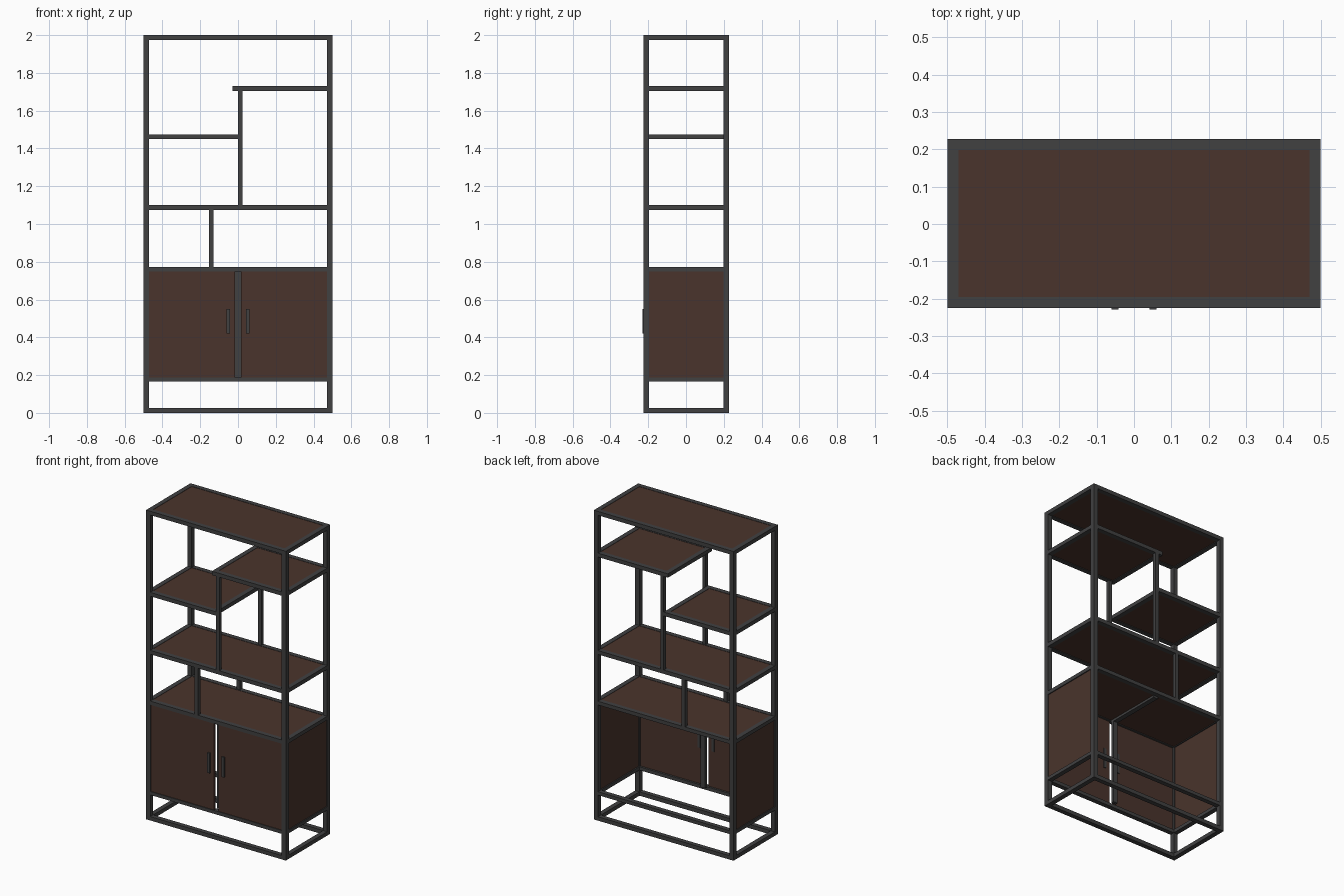
import bpy

if "Cube" in bpy.data.objects:
    bpy.data.objects.remove(bpy.data.objects["Cube"])


def mat(name, rgb):
    m = bpy.data.materials.new(name)
    m.diffuse_color = (*rgb, 1)
    m.use_nodes = True
    m.node_tree.nodes["Principled BSDF"].inputs["Base Color"].default_value = m.diffuse_color
    return m


METAL = mat("dark_grey_metal", (0.052, 0.052, 0.053))
WOOD = mat("dark_brown_wood", (0.068, 0.034, 0.025))


def box(name, x0, x1, y0, y1, z0, z1, m=METAL):
    v = [(x, y, z) for x in (x0, x1) for y in (y0, y1) for z in (z0, z1)]
    f = [(0, 1, 3, 2), (4, 6, 7, 5), (0, 4, 5, 1),
         (2, 3, 7, 6), (0, 2, 6, 4), (1, 5, 7, 3)]
    me = bpy.data.meshes.new(name)
    me.from_pydata(v, [], f)
    me.materials.append(m)
    o = bpy.data.objects.new(name, me)
    bpy.context.collection.objects.link(o)
    return o


X, T = 0.5, 0.03            # half width, tube thickness
YF, YB = -0.225, 0.228      # front and back of the frame
XI, F, B = X - T, YF + T, YB - T


def frame(name, x0, x1, z0, z1, panel=True):
    """Rectangular tube frame spanning the depth, with an optional board."""
    box(name + "_front_rail", x0 + T, x1 - T, YF, F, z0, z1)
    box(name + "_back_rail", x0 + T, x1 - T, B, YB, z0, z1)
    box(name + "_left_rail", x0, x0 + T, F, B, z0, z1)
    box(name + "_right_rail", x1 - T, x1, F, B, z0, z1)
    if panel:
        box(name + "_board", x0 + T, x1 - T, F, B, z0 + 0.004, z1 - 0.002, WOOD)


# corner posts
for sx, side in ((-X, "left"), (XI, "right")):
    box(f"{side}_front_post", sx, sx + T, YF, F, 0, 2)
    box(f"{side}_back_post", sx, sx + T, B, YB, 0, 2)

# full-width frames and shelves
frame("base", -X, X, 0, 0.025, False)
frame("cabinet_bottom", -X, X, 0.165, 0.187, False)
frame("cabinet_top", -X, X, 0.748, 0.772)
frame("middle_shelf", -X, X, 1.075, 1.1)
frame("top_shelf", -X, X, 1.975, 2.0)

# staggered half shelves
frame("left_shelf", -X, 0.0, 1.45, 1.475)
frame("right_shelf", -0.03, X, 1.705, 1.73)
for n, x0, x1, z in (("left_shelf", -T, 0.0, 1.45), ("right_shelf", -0.03, 0.0, 1.705)):
    for e, y0, y1 in (("front", YF, F), ("back", B, YB)):
        box(f"{n}_{e}_corner", x0, x1, y0, y1, z, z + 0.025)

# divider posts, front and back
for n, x0, x1, z0, z1 in (("upper", 0.0, 0.024, 1.1, 1.705),
                          ("lower", -0.153, -0.129, 0.772, 1.075)):
    box(f"{n}_divider_front", x0, x1, YF, YF + 0.024, z0, z1)
    box(f"{n}_divider_back", x0, x1, YB - 0.024, YB, z0, z1)

# cabinet: centre post and cross bar, side panels, doors, handles
box("cabinet_centre_post", -0.017, 0.015, -0.19, -0.17, 0.187, 0.748)
box("cabinet_cross_bar", -0.017, 0.015, F, B, 0.735, 0.75)
for s, side in ((-1, "left"), (1, "right")):
    box(f"{side}_side_panel", *sorted((s * 0.478, s * 0.494)), F, B, 0.187, 0.748, WOOD)
    box(f"{side}_door", *sorted((s * 0.016, s * XI)), -0.22, -0.208, 0.187, 0.748, WOOD)
    box(f"{side}_handle", *sorted((s * 0.042, s * 0.06)), -0.229, -0.203, 0.42, 0.55)
